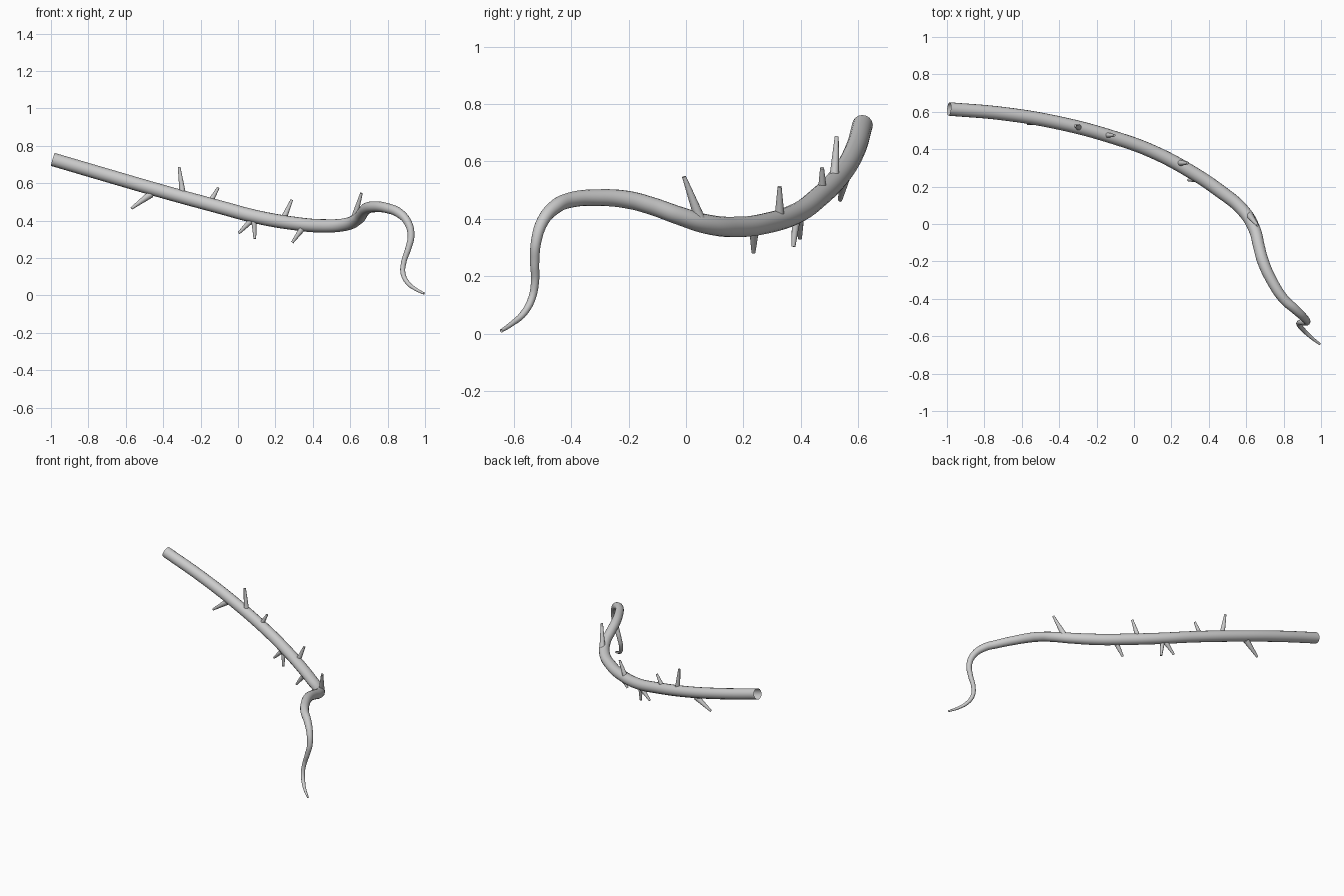
import bpy, bmesh
from mathutils import Vector, Matrix

# Stem centreline: x, y, z, radius (thick cut end to thin curled tip)
STEM = [
    (-0.989, 0.615, 0.727, .036), (-0.70, 0.59, 0.642, .036),
    (-0.40, 0.54, 0.555, .036), (-0.10, 0.46, 0.473, .036),
    (0.10, 0.387, 0.42, .036), (0.30, 0.282, 0.385, .036),
    (0.45, 0.183, 0.372, .036), (0.585, 0.07, 0.382, .034),
    (0.645, -0.03, 0.413, .032), (0.668, -0.12, 0.445, .031),
    (0.69, -0.20, 0.466, .031), (0.735, -0.30, 0.474, .029),
    (0.80, -0.40, 0.466, .027), (0.86, -0.455, 0.442, .025),
    (0.908, -0.50, 0.39, .021), (0.925, -0.522, 0.32, .018),
    (0.91, -0.527, 0.25, .016), (0.887, -0.526, 0.18, .014),
    (0.882, -0.538, 0.12, .013), (0.905, -0.566, 0.07, .012),
    (0.947, -0.606, 0.035, .009), (0.995, -0.643, 0.010, .006),
]

# Thorns: visible base, tip, base radius
THORNS = [
    ((-0.475, 0.55, 0.535), (-0.57, 0.537, 0.465), .020),
    ((-0.297, 0.517, 0.555), (-0.315, 0.525, 0.687), .017),
    ((-0.14, 0.475, 0.515), (-0.105, 0.474, 0.577), .015),
    ((0.252, 0.326, 0.43), (0.288, 0.326, 0.512), .016),
    ((0.06, 0.395, 0.39), (0.003, 0.397, 0.332), .016),
    ((0.086, 0.383, 0.39), (0.09, 0.374, 0.303), .015),
    ((0.335, 0.237, 0.345), (0.29, 0.235, 0.283), .016),
    ((0.617, 0.048, 0.40), (0.66, -0.007, 0.547), .020),
]

# Stem: swept tube along a smooth curve, open at the ends
curve = bpy.data.curves.new("stem", 'CURVE')
curve.dimensions = '3D'
curve.bevel_depth = 1.0
curve.bevel_resolution = 6
curve.resolution_u = 8
spline = curve.splines.new('BEZIER')
spline.bezier_points.add(len(STEM) - 1)
for p, (x, y, z, r) in zip(spline.bezier_points, STEM):
    p.co = (x, y, z)
    p.radius = r
    p.handle_left_type = p.handle_right_type = 'AUTO'
spline.use_smooth = True
stem = bpy.data.objects.new("stem", curve)
bpy.context.collection.objects.link(stem)
bpy.context.view_layer.objects.active = stem
stem.select_set(True)
bpy.ops.object.convert(target='MESH')
bpy.ops.object.shade_smooth_by_angle()


# Thorn: blunt tapered cone rooted inside the stem
def thorn(i, base, tip, radius):
    base, tip = Vector(base), Vector(tip)
    axis = tip - base
    root = base - axis.normalized() * 0.012
    length = (tip - root).length
    bm = bmesh.new()
    bmesh.ops.create_cone(
        bm, cap_ends=True, segments=12, radius1=radius, radius2=.007, depth=length,
        matrix=Matrix.Translation((root + tip) / 2)
        @ axis.to_track_quat('Z', 'Y').to_matrix().to_4x4())
    mesh = bpy.data.meshes.new(f"thorn_{i}")
    bm.to_mesh(mesh)
    bm.free()
    ob = bpy.data.objects.new(f"thorn_{i}", mesh)
    bpy.context.collection.objects.link(ob)
    bpy.ops.object.select_all(action='DESELECT')
    ob.select_set(True)
    bpy.context.view_layer.objects.active = ob
    bpy.ops.object.shade_smooth_by_angle()


for i, t in enumerate(THORNS, 1):
    thorn(i, *t)
